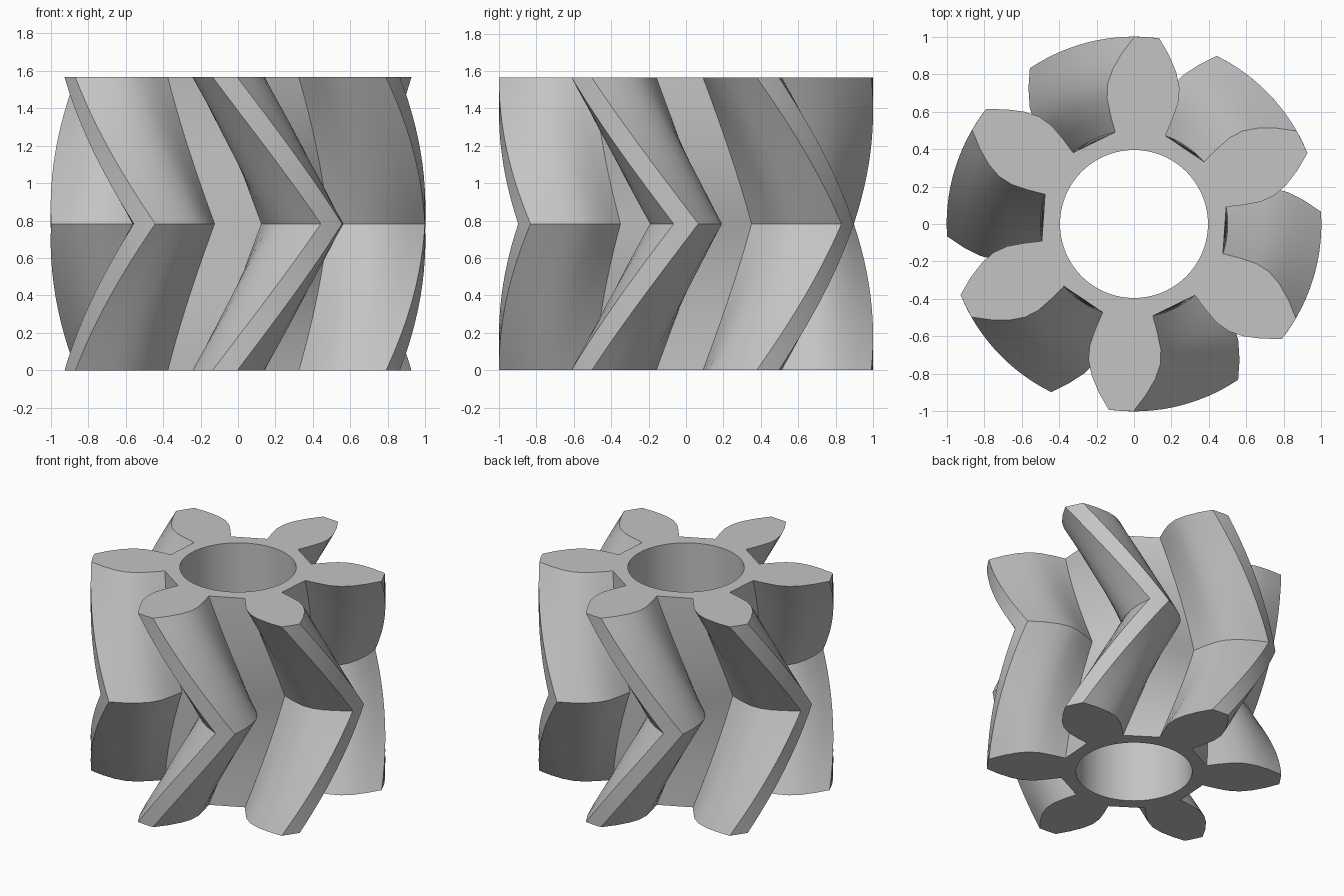
import bpy
import bmesh
from math import cos, sin, pi, radians

cube = bpy.data.objects.get("Cube")
if cube:
    bpy.data.objects.remove(cube)

TEETH = 6
HEIGHT = 1.565
TWIST = radians(34)
BORE = 0.395
STEPS = 12          # slices in each half
BORE_SIDES = 72

# One flank of a tooth: (distance along the tooth, half width)
FLANK = [(0.482, 0.134), (0.57, 0.165), (0.66, 0.19), (0.74, 0.192),
         (0.82, 0.17), (0.91, 0.125), (0.998, 0.066)]
TOOTH = [(u, -v) for u, v in FLANK] + [(1.0, 0.0)] + FLANK[::-1]


def gear_ring(bm, z, turn):
    """Closed outline of all teeth at one height."""
    ring = []
    for k in range(TEETH):
        a = turn + k * 2 * pi / TEETH
        for u, v in TOOTH:
            ring.append(bm.verts.new((u * cos(a) - v * sin(a),
                                      u * sin(a) + v * cos(a), z)))
    return ring


def circle_ring(bm, z):
    angles = [2 * pi * i / BORE_SIDES for i in range(BORE_SIDES)]
    return [bm.verts.new((BORE * cos(a), BORE * sin(a), z)) for a in angles]


def skin(bm, lower, upper):
    n = len(lower)
    for i in range(n):
        j = (i + 1) % n
        bm.faces.new((lower[i], lower[j], upper[j], upper[i]))


def loop_edges(bm, ring):
    return [bm.edges.get((ring[i - 1], ring[i])) for i in range(len(ring))]


bm = bmesh.new()

# Herringbone teeth: the twist peaks at mid height and mirrors below it
rings = []
for s in range(-STEPS, STEPS + 1):
    t = s / STEPS
    rings.append(gear_ring(bm, HEIGHT * (t + 1) / 2, -TWIST * abs(t)))
for lower, upper in zip(rings, rings[1:]):
    skin(bm, lower, upper)

# Shaft bore
bores = [circle_ring(bm, 0), circle_ring(bm, HEIGHT)]
skin(bm, bores[0], bores[1])

# End faces between the outline and the bore
for outer, inner in ((rings[0], bores[0]), (rings[-1], bores[1])):
    bmesh.ops.triangle_fill(bm, use_beauty=True, use_dissolve=False,
                            edges=loop_edges(bm, outer) + loop_edges(bm, inner))
bmesh.ops.recalc_face_normals(bm, faces=bm.faces[:])

mesh = bpy.data.meshes.new("herringbone_gear")
bm.to_mesh(mesh)
bm.free()
gear = bpy.data.objects.new("herringbone_gear", mesh)
bpy.context.collection.objects.link(gear)

# Plain grey metal
grey = bpy.data.materials.new("light_grey")
grey.use_nodes = True
grey.diffuse_color = (0.55, 0.55, 0.55, 1)
grey.node_tree.nodes["Principled BSDF"].inputs["Base Color"].default_value = (0.55, 0.55, 0.55, 1)
mesh.materials.append(grey)

bpy.ops.object.select_all(action='DESELECT')
gear.select_set(True)
bpy.context.view_layer.objects.active = gear
bpy.ops.object.shade_smooth_by_angle(angle=radians(30))
